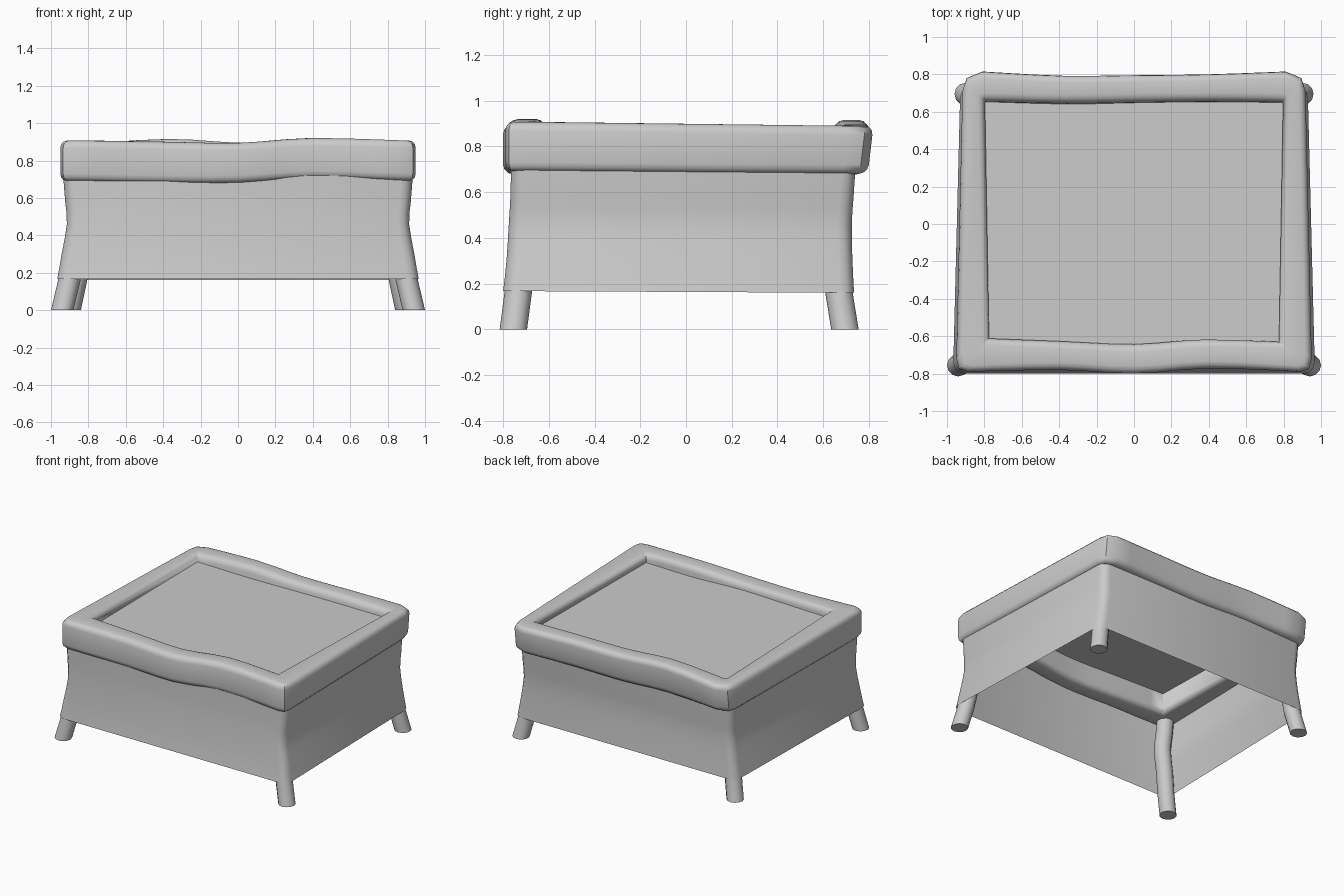
import bpy
from math import cos, sin, pi, radians
from mathutils import Vector

if "Cube" in bpy.data.objects:
    bpy.data.objects.remove(bpy.data.objects["Cube"])


def make(name, verts, faces, angle=40):
    me = bpy.data.meshes.new(name)
    me.from_pydata(verts, [], faces)
    ob = bpy.data.objects.new(name, me)
    bpy.context.collection.objects.link(ob)
    bpy.ops.object.select_all(action='DESELECT')
    ob.select_set(True)
    bpy.context.view_layer.objects.active = ob
    bpy.ops.object.mode_set(mode='EDIT')
    bpy.ops.mesh.select_all(action='SELECT')
    bpy.ops.mesh.remove_doubles(threshold=0.0005)
    bpy.ops.mesh.normals_make_consistent(inside=False)
    bpy.ops.object.mode_set(mode='OBJECT')
    bpy.ops.object.shade_smooth_by_angle(angle=radians(angle))
    return ob


def loft(rings, close_u=False):
    """Quads between equally long closed rings."""
    n, m = len(rings[0]), len(rings)
    verts = [p for r in rings for p in r]
    faces = []
    for i in range(m if close_u else m - 1):
        j = (i + 1) % m
        for k in range(n):
            l = (k + 1) % n
            faces.append((i * n + k, i * n + l, j * n + l, j * n + k))
    return verts, faces


def smooth(pts, steps=3):
    """Catmull-Rom through the points."""
    pts = [Vector(p) for p in pts]
    out = []
    for i in range(len(pts) - 1):
        p0, p1, p2 = pts[max(i - 1, 0)], pts[i], pts[i + 1]
        p3 = pts[min(i + 2, len(pts) - 1)]
        for s in range(steps):
            t = s / steps
            out.append(0.5 * (2 * p1 + (p2 - p0) * t + (2 * p0 - 5 * p1 + 4 * p2 - p3) * t * t
                              + (3 * p1 - p0 - 3 * p2 + p3) * t ** 3))
    out.append(pts[-1])
    return out


# --- wavy rounded rim: stations of outer x, outer y, inner x, inner y, top z, bottom z
def bar(rows):
    xyz_o = smooth([(r[0], r[1], r[4]) for r in rows])
    xyz_i = smooth([(r[2], r[3], r[5]) for r in rows])
    return [(o.x, o.y, i.x, i.y, o.z, i.z) for o, i in zip(xyz_o, xyz_i)]


stations = [(-0.935, -0.775, -0.775, -0.612, 0.906, 0.69)]
stations += bar([(-0.89, -0.79, -0.775, -0.612, 0.907, 0.69),
                 (-0.40, -0.78, -0.37, -0.628, 0.90, 0.68),
                 (0.0, -0.80, 0.0, -0.643, 0.894, 0.68),
                 (0.40, -0.772, 0.37, -0.618, 0.92, 0.705),
                 (0.89, -0.79, 0.775, -0.63, 0.908, 0.692)])
stations += [(0.935, -0.775, 0.775, -0.63, 0.907, 0.69),
             (0.95, -0.72, 0.775, -0.63, 0.907, 0.69),
             (0.917, 0.715, 0.797, 0.656, 0.89, 0.68),
             (0.895, 0.785, 0.797, 0.656, 0.89, 0.68)]
stations += bar([(0.81, 0.82, 0.797, 0.656, 0.89, 0.68),
                 (0.40, 0.805, 0.38, 0.66, 0.895, 0.68),
                 (0.0, 0.80, 0.0, 0.655, 0.895, 0.675),
                 (-0.38, 0.797, -0.36, 0.65, 0.915, 0.69),
                 (-0.81, 0.82, -0.797, 0.66, 0.89, 0.68)])
stations += [(-0.895, 0.785, -0.797, 0.66, 0.89, 0.68),
             (-0.917, 0.715, -0.797, 0.66, 0.89, 0.68),
             (-0.95, -0.72, -0.775, -0.612, 0.906, 0.69)]

R = 0.04
rings = []
for ox, oy, ix, iy, zt, zb in stations:
    ring = []
    for c in range(4):                      # four rounded profile corners
        for s in range(4):
            a = (c + s / 3) * pi / 2
            w = (Vector((ix, iy)) - Vector((ox, oy))).length
            u = (R if c in (1, 2) else w - R) + R * cos(a)
            v = (zt - R if c in (0, 1) else zb + R) + R * sin(a)
            p = Vector((ox, oy)).lerp(Vector((ix, iy)), u / w)
            if oy > 0.7:                    # back bar leans out at the top
                p.y -= 0.025 * (zt - v) / (zt - zb)
            ring.append((p.x, p.y, v))
    rings.append(ring)
make("rim", *loft(rings, True))

# --- recessed top panel, edges hidden inside the rim
make("top_panel", [(-0.83, -0.69, 0.845), (0.83, -0.69, 0.845),
                   (0.84, 0.71, 0.835), (-0.84, 0.71, 0.835)], [(0, 1, 2, 3)])

# --- flared fabric skirt: z, front half width, back half width, front y, back y
rows = smooth([(0.16, 0.966, 0.93), (0.30, 0.943, 0.907), (0.46, 0.915, 0.885),
               (0.58, 0.924, 0.889), (0.72, 0.935, 0.893)], 2)
ys = smooth([(-0.80, 0.735, 0), (-0.785, 0.728, 0), (-0.775, 0.725, 0),
             (-0.768, 0.733, 0), (-0.765, 0.742, 0)], 2)
CR = 0.06
rings = []
for (z, xf, xb), y in zip(rows, ys):
    ring = []
    for c, (sx, w, sy) in enumerate([(1, xb, y.y), (-1, xb, y.y), (-1, xf, y.x), (1, xf, y.x)]):
        cx, cy = sx * (w - CR), sy - CR * (1 if sy > 0 else -1)
        for s in range(4):
            a = (c + s / 3) * pi / 2
            zz = z + (0.007 if sy < 0 and z < 0.17 else 0)
            ring.append((cx + CR * cos(a), cy + CR * sin(a), zz))
    rings.append(ring)
make("skirt", *loft(rings))


# --- curved round legs tucked in the skirt corners
def leg(name, side, front):
    path = [(0.94 if front else 0.90, -0.755 if front else 0.695, 0)]
    for (z, xf, xb), y in zip(rows, ys):
        path.append(((xf if front else xb) - 0.064,
                     y.x + 0.066 if front else y.y - 0.066, z))
    rings = [[(side * px + 0.06 * cos(2 * pi * k / 12), py + 0.06 * sin(2 * pi * k / 12), pz)
              for k in range(12)] for px, py, pz in path]
    verts, faces = loft(rings)
    n = len(verts)
    faces += [tuple(range(12)), tuple(range(n - 12, n))]
    make(name, verts, faces)


for side, label in ((-1, "left"), (1, "right")):
    leg("front_leg_" + label, side, True)
    leg("back_leg_" + label, side, False)
